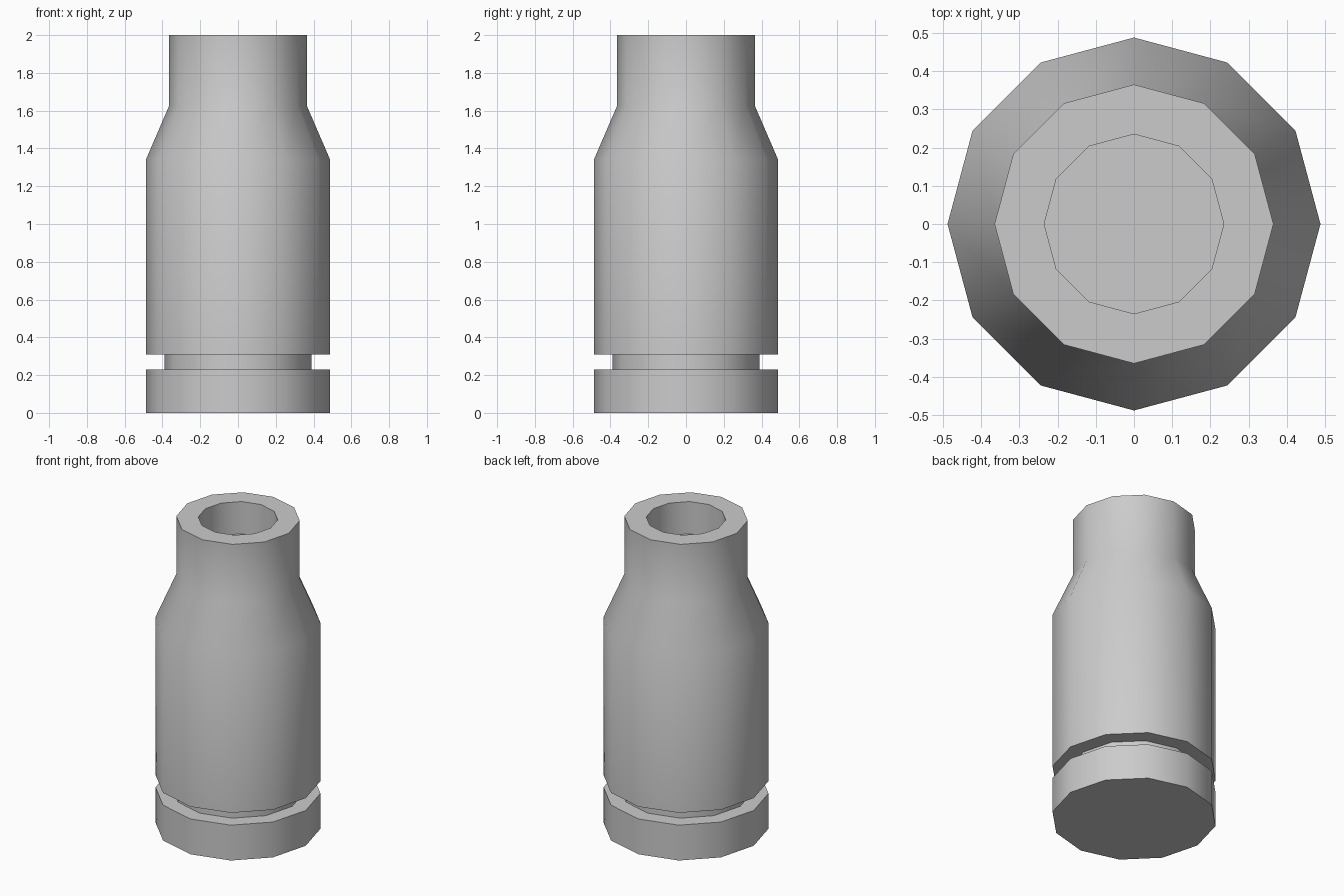
import bpy, bmesh, math

if "Cube" in bpy.data.objects:
    bpy.data.objects.remove(bpy.data.objects["Cube"])

SIDES = 12

# Outer profile from base to mouth, then down into the bore: (radius, z)
profile = [
    (0.488, 0.0), (0.488, 0.23),      # base rim
    (0.39, 0.23), (0.39, 0.31),       # groove
    (0.488, 0.31), (0.488, 1.34),     # body
    (0.365, 1.625), (0.365, 2.0),     # shoulder and neck
    (0.235, 2.0), (0.235, 1.79),      # mouth lip and bore
]

bm = bmesh.new()


def ring(radius, z):
    return [bm.verts.new((radius * math.cos(math.tau * i / SIDES),
                          radius * math.sin(math.tau * i / SIDES), z))
            for i in range(SIDES)]


rings = [ring(r, z) for r, z in profile]
for low, high in zip(rings, rings[1:]):
    for i in range(SIDES):
        j = (i + 1) % SIDES
        bm.faces.new((low[i], low[j], high[j], high[i]))

# Base cap and bore floor
bm.faces.new(rings[0][::-1])
bm.faces.new(rings[-1])
bmesh.ops.recalc_face_normals(bm, faces=bm.faces)

mesh = bpy.data.meshes.new("casing")
bm.to_mesh(mesh)
bm.free()
casing = bpy.data.objects.new("casing", mesh)
bpy.context.collection.objects.link(casing)

# Smooth sides with sharp rims
bpy.context.view_layer.objects.active = casing
casing.select_set(True)
bpy.ops.object.shade_smooth_by_angle(angle=math.radians(40))
